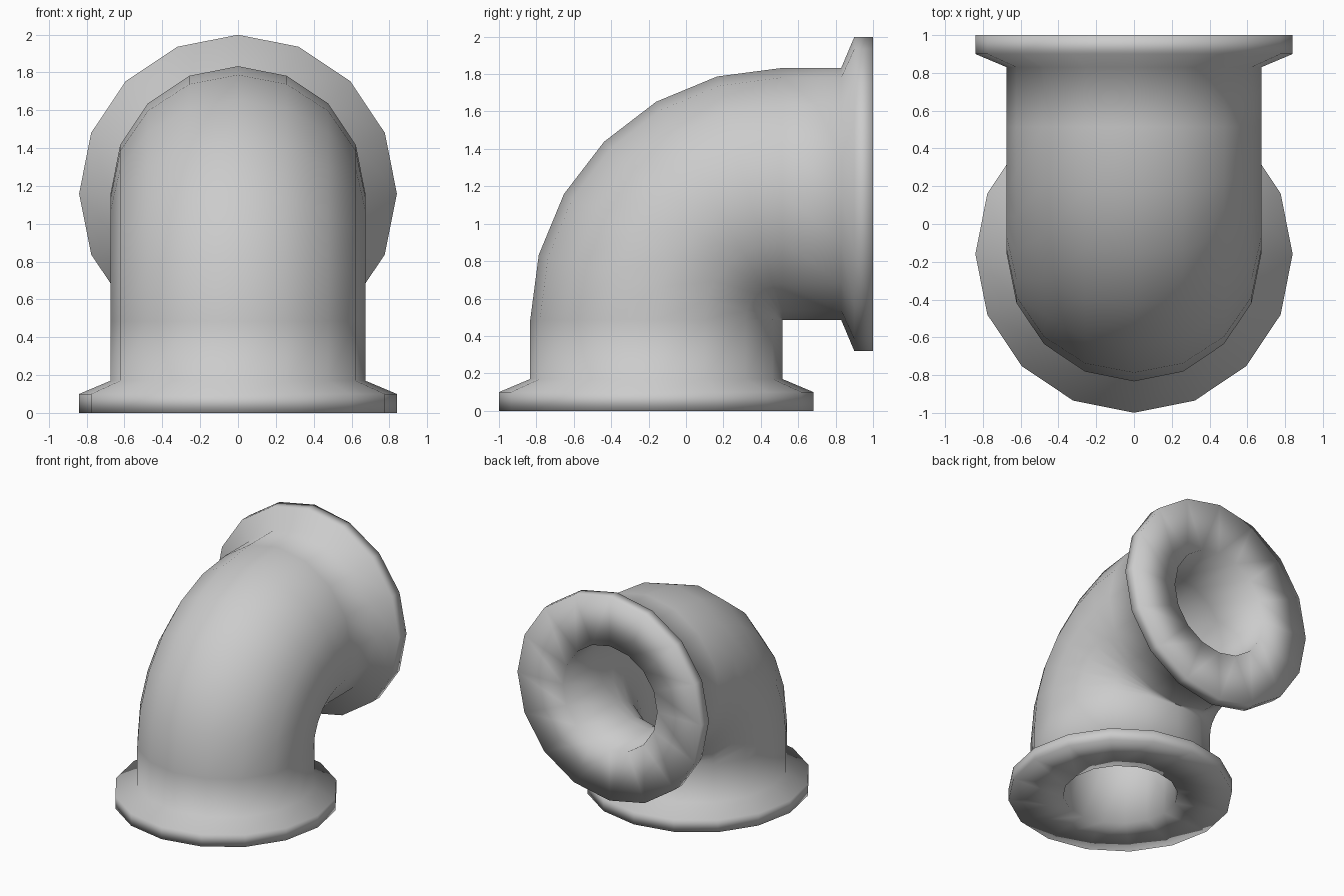
import bpy
import bmesh
import math
from mathutils import Vector

cube = bpy.data.objects.get("Cube")
if cube:
    bpy.data.objects.remove(cube, do_unlink=True)

SIDES = 16
BEND_STEPS = 6
BEND_CENTRE = Vector((0, 0.515, 0.485))
BEND_RADIUS = 0.674
LEG = 0.485          # straight length at each end
PIPE = 0.674         # outer pipe radius
FLANGE = 0.84
BORE = 0.43

grey = bpy.data.materials.new("light grey")
grey.use_nodes = True
colour = (0.6, 0.6, 0.6, 1)
grey.diffuse_color = colour
grey.node_tree.nodes["Principled BSDF"].inputs["Base Color"].default_value = colour

bm = bmesh.new()


def ring(angle, offset, radius):
    """Circle across the pipe, at a bend angle and shifted along the pipe."""
    outward = Vector((0, -math.cos(angle), math.sin(angle)))
    along = Vector((0, math.sin(angle), math.cos(angle)))
    centre = BEND_CENTRE + outward * BEND_RADIUS + along * offset
    verts = []
    for i in range(SIDES):
        t = math.tau * i / SIDES
        spot = outward * math.cos(t) + Vector((1, 0, 0)) * math.sin(t)
        verts.append(bm.verts.new(centre + spot * radius))
    return verts


def run(end_profile, radius):
    """Stations from the lower mouth, round the bend, to the upper mouth."""
    start = [(0, h - LEG, r) for h, r in end_profile]
    bend = [(math.pi / 2 * i / BEND_STEPS, 0, radius) for i in range(BEND_STEPS + 1)]
    finish = [(math.pi / 2, LEG - h, r) for h, r in reversed(end_profile)]
    return start + bend + finish


# Outer skin with flared flanges, then the bore coming back
outer = run([(0, FLANGE), (0.1, FLANGE), (0.17, PIPE)], PIPE)
bore = run([(0.01, BORE)], BORE)
rings = [ring(*s) for s in outer + bore[::-1]]

# Skin neighbouring rings; the last joins the first to close the lower mouth
for a, b in zip(rings, rings[1:] + rings[:1]):
    for i in range(SIDES):
        j = (i + 1) % SIDES
        bm.faces.new((a[i], a[j], b[j], b[i]))
bmesh.ops.recalc_face_normals(bm, faces=bm.faces)

mesh = bpy.data.meshes.new("pipe_elbow")
bm.to_mesh(mesh)
bm.free()
mesh.materials.append(grey)
mesh.shade_smooth()
elbow = bpy.data.objects.new("pipe_elbow", mesh)
bpy.context.collection.objects.link(elbow)
